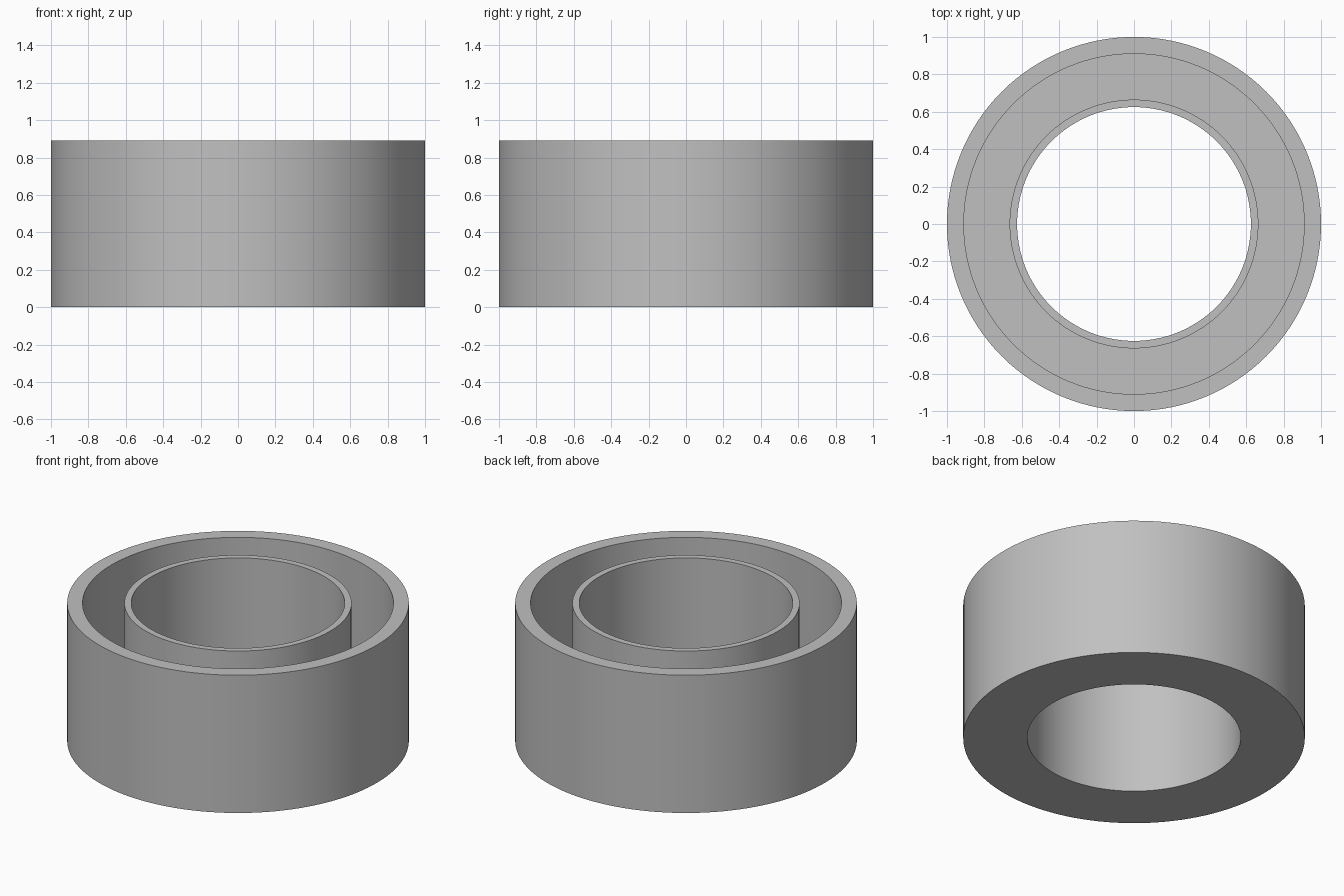
import bpy
import bmesh
import math
from mathutils import Vector

cube = bpy.data.objects.get("Cube")
if cube:
    bpy.data.objects.remove(cube, do_unlink=True)

SEGMENTS = 128
HEIGHT = 0.89
FLOOR = 0.09
OUTER, OUTER_INSIDE = 1.0, 0.91
INNER_OUTSIDE, BORE = 0.665, 0.625

# Single grey material
grey = bpy.data.materials.new("light grey")
grey.use_nodes = True
colour = (0.53, 0.53, 0.53, 1)
grey.diffuse_color = colour
grey.node_tree.nodes["Principled BSDF"].inputs["Base Color"].default_value = colour


def lathe(name, profile, material):
    """Revolve a closed (radius, height) profile around the z axis."""
    bm = bmesh.new()
    verts = [bm.verts.new((r, 0, z)) for r, z in profile]
    edges = [bm.edges.new((v, verts[(i + 1) % len(verts)]))
             for i, v in enumerate(verts)]
    bmesh.ops.spin(bm, geom=verts + edges, cent=Vector(), axis=Vector((0, 0, 1)),
                   angle=math.tau, steps=SEGMENTS, use_merge=True)
    bmesh.ops.remove_doubles(bm, verts=bm.verts, dist=0.0001)
    bmesh.ops.recalc_face_normals(bm, faces=bm.faces)
    mesh = bpy.data.meshes.new(name)
    bm.to_mesh(mesh)
    bm.free()
    mesh.materials.append(material)
    obj = bpy.data.objects.new(name, mesh)
    bpy.context.collection.objects.link(obj)
    bpy.ops.object.select_all(action="DESELECT")
    obj.select_set(True)
    bpy.context.view_layer.objects.active = obj
    bpy.ops.object.shade_smooth_by_angle(angle=math.radians(30))
    return obj


# Ring-shaped trough: outer wall, channel floor and thin inner wall
lathe("ring_trough", [
    (BORE, 0), (OUTER, 0), (OUTER, HEIGHT), (OUTER_INSIDE, HEIGHT),
    (OUTER_INSIDE, FLOOR), (INNER_OUTSIDE, FLOOR),
    (INNER_OUTSIDE, HEIGHT), (BORE, HEIGHT),
], grey)
